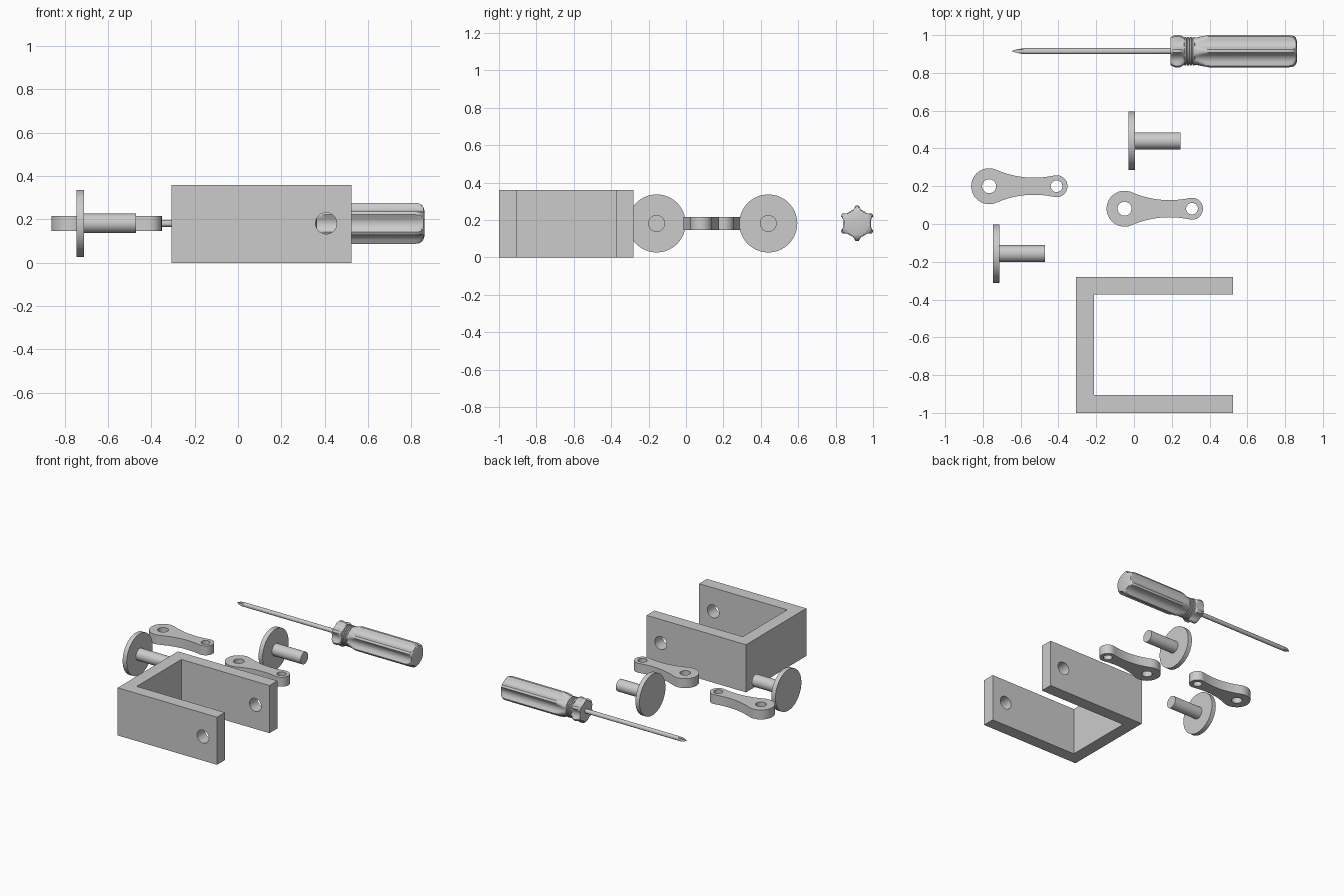
import bpy, bmesh, math
from mathutils import Matrix, Vector

if "Cube" in bpy.data.objects:
    bpy.data.objects.remove(bpy.data.objects["Cube"])

steel = bpy.data.materials.new("light_grey")
steel.diffuse_color = (0.6, 0.6, 0.6, 1)
steel.use_nodes = True
steel.node_tree.nodes["Principled BSDF"].inputs["Base Color"].default_value = steel.diffuse_color
MID = 0.182  # height of every part's centre line


def finish(name, bm, smooth=True):
    bmesh.ops.recalc_face_normals(bm, faces=bm.faces[:])
    mesh = bpy.data.meshes.new(name)
    bm.to_mesh(mesh)
    bm.free()
    ob = bpy.data.objects.new(name, mesh)
    bpy.context.collection.objects.link(ob)
    mesh.materials.append(steel)
    if smooth:
        shade(ob)
    return ob


def shade(ob):
    bpy.ops.object.select_all(action='DESELECT')
    ob.select_set(True)
    bpy.context.view_layer.objects.active = ob
    bpy.ops.object.shade_smooth_by_angle(angle=math.radians(30))


def prism(name, outline, z0, z1, smooth=True):
    bm = bmesh.new()
    face = bm.faces.new([bm.verts.new((x, y, z0)) for x, y in outline])
    new = bmesh.ops.extrude_face_region(bm, geom=[face])['geom']
    bmesh.ops.translate(bm, vec=(0, 0, z1 - z0),
                        verts=[v for v in new if isinstance(v, bmesh.types.BMVert)])
    return finish(name, bm, smooth)


def drill(ob, centre, radius, depth, axis='Z'):
    bm = bmesh.new()
    rot = Matrix.Rotation(math.pi / 2, 4, 'X') if axis == 'Y' else Matrix()
    bmesh.ops.create_cone(bm, cap_ends=True, segments=48, radius1=radius, radius2=radius,
                          depth=depth, matrix=Matrix.Translation(centre) @ rot)
    cutter = finish("hole_cutter", bm, False)
    cutter.hide_render = True
    mod = ob.modifiers.new("hole", 'BOOLEAN')
    mod.operation, mod.solver, mod.object = 'DIFFERENCE', 'EXACT', cutter
    bpy.context.view_layer.objects.active = ob
    bpy.ops.object.modifier_apply(modifier=mod.name)
    bpy.data.objects.remove(cutter)
    shade(ob)


def lathe(name, stations, y, n=48, flutes=0, rho=0.049):
    """Turn (x, radius[, groove floor radius]) stations about the x axis."""
    bm = bmesh.new()
    rings = []
    for st in stations:
        ring = []
        for i in range(n):
            a = 2 * math.pi * i / n
            r = st[1]
            if flutes and len(st) > 2:
                step = 2 * math.pi / flutes
                p = (a + step / 2) % step - step / 2
                d = st[2] + rho
                k = rho ** 2 - (d * math.sin(p)) ** 2
                if k > 0:
                    r = min(r, d * math.cos(p) - math.sqrt(k))
            ring.append(bm.verts.new((st[0], y + r * math.cos(a), MID + r * math.sin(a))))
        rings.append(ring)
    for a, b in zip(rings, rings[1:]):
        for i in range(n):
            j = (i + 1) % n
            bm.faces.new((a[i], a[j], b[j], b[i]))
    bm.faces.new(rings[0])
    bm.faces.new(rings[-1])
    return finish(name, bm)


# U-shaped bracket with a pin hole through both arms
L, R, F, B, T = -0.306, 0.525, -1.0, -0.28, 0.094
bracket = prism("bracket", [(L, F), (R, F), (R, F + T), (L + T, F + T),
                            (L + T, B - T), (R, B - T), (R, B), (L, B)], 0, 0.36, False)
drill(bracket, (0.407, (F + B) / 2, MID), 0.049, 1.0, 'Y')

# Headed pins
for name, x, y in (("front_pin", -0.746, -0.157), ("rear_pin", -0.028, 0.44)):
    lathe(name, [(x, 0.155), (x + 0.034, 0.155), (x + 0.034, 0.045), (x + 0.275, 0.045)], y, 64)


# Links: two round ends joined by tangent concave sides
def link_outline(cx, cy, r1=0.095, r2=0.058, length=0.357, waist=0.5):
    d1, d2 = r1 + waist, r2 + waist
    wx = (d1 * d1 - d2 * d2 + length ** 2) / (2 * length)
    wy = math.sqrt(d1 * d1 - wx * wx)
    t1 = math.atan2(wy, wx)
    t2 = math.atan2(wy, wx - length)
    arc = lambda ox, oy, r, a, b, n: [(ox + r * math.cos(a + (b - a) * i / n),
                                       oy + r * math.sin(a + (b - a) * i / n)) for i in range(n + 1)]
    top = arc(length, 0, r2, 0, t2, 14)
    top += arc(wx, wy, waist, t2 - math.pi, t1 - math.pi, 14)[1:-1]
    top += arc(0, 0, r1, t1, math.pi, 20)
    pts = top + [(x, -y) for x, y in reversed(top[1:-1])]
    return [(cx + x, cy + y) for x, y in pts]


for name, x, y in (("left_link", -0.767, 0.2), ("right_link", -0.05, 0.081)):
    link = prism(name, link_outline(x, y), 0.146, 0.217)
    drill(link, (x, y, MID), 0.037, 0.3)
    drill(link, (x + 0.357, y, MID), 0.031, 0.3)

# Screwdriver: cross tip and shaft, lobed collar, ribbed neck, fluted handle
Y = 0.915
lathe("driver_shaft", [(-0.643, 0.003, 0.003), (-0.625, 0.012, 0.005), (-0.607, 0.016, 0.009),
                       (-0.585, 0.016, 0.016), (0.21, 0.016)], Y, 32, 4, 0.012)
lathe("driver_collar", [(0.194, 0.06, 0.07), (0.194, 0.078, 0.07), (0.205, 0.09, 0.07), (0.22, 0.095, 0.07),
                        (0.24, 0.095, 0.07), (0.255, 0.088, 0.07), (0.268, 0.074, 0.07)], Y, 72, 6)
ribs = []
for i in range(4):
    x = 0.264 + i * 0.015
    ribs += [(x, 0.069), (x + 0.003, 0.075), (x + 0.011, 0.075), (x + 0.014, 0.069)]
lathe("driver_neck", ribs, Y, 48)
lathe("driver_handle", [(x, r, 0.07) for x, r in (
    (0.318, 0.073), (0.335, 0.076), (0.355, 0.083), (0.375, 0.09), (0.4, 0.095), (0.815, 0.095),
    (0.835, 0.092), (0.848, 0.085), (0.857, 0.073), (0.862, 0.055))], Y, 72, 6)
